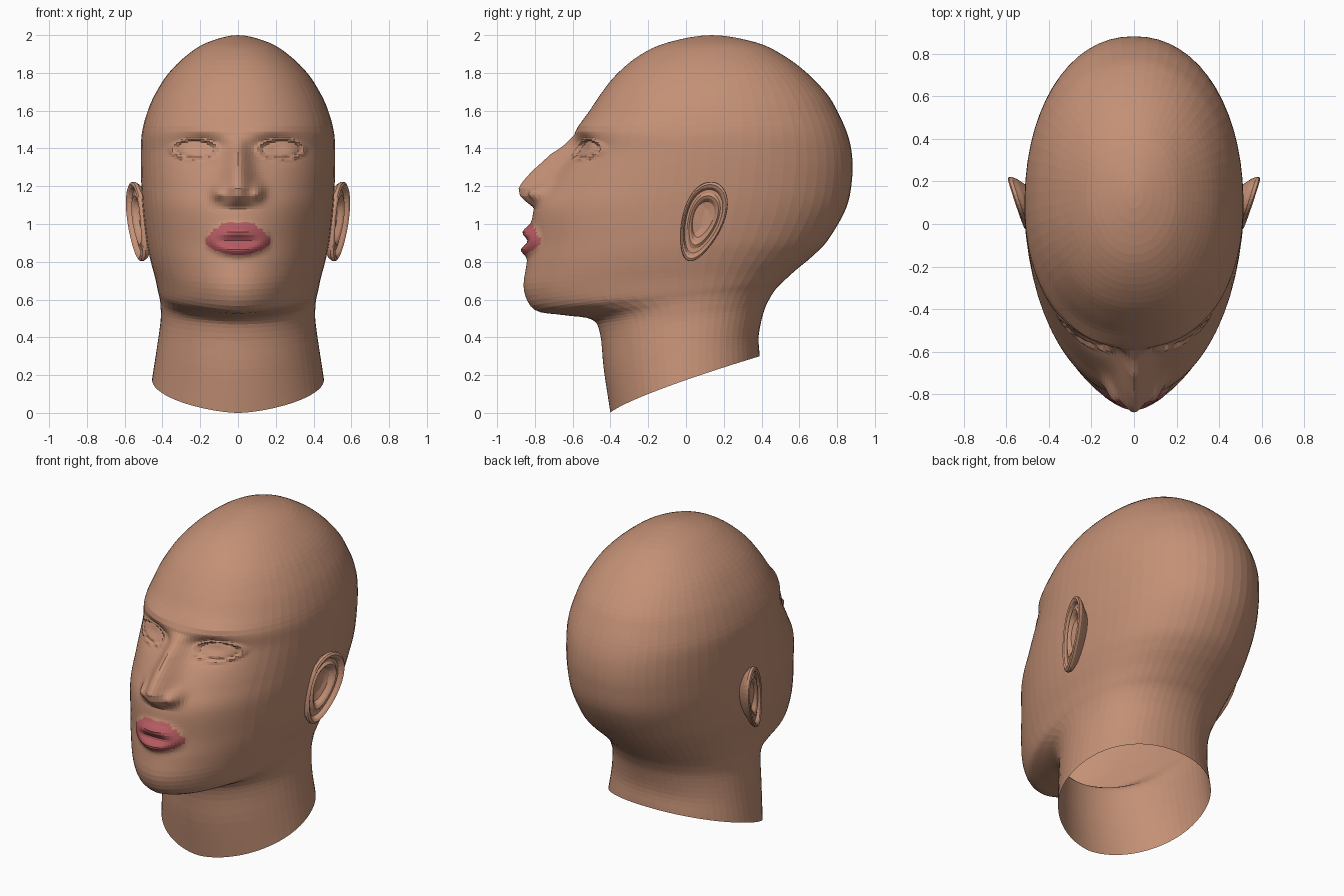
import bpy, bmesh, math
from math import sin, cos, pi, exp

if "Cube" in bpy.data.objects:
    bpy.data.objects.remove(bpy.data.objects["Cube"])


def material(name, rgb):
    m = bpy.data.materials.new(name)
    m.diffuse_color = (*rgb, 1)
    m.use_nodes = True
    m.node_tree.nodes["Principled BSDF"].inputs["Base Color"].default_value = m.diffuse_color
    return m


SKIN = material("skin", (0.55, 0.28, 0.18))
LIP = material("lip_red", (0.46, 0.105, 0.12))

# Head sections: front y, front z, back y, back z, half width, widest y, front roundness
RINGS = [
    (-0.40, 0.00, 0.39, 0.30, 0.455, 0.00, 2.0),
    (-0.435, 0.23, 0.385, 0.41, 0.43, 0.00, 2.0),
    (-0.455, 0.42, 0.41, 0.53, 0.41, 0.00, 2.0),
    (-0.50, 0.495, 0.44, 0.60, 0.41, 0.00, 2.0),
    (-0.65, 0.518, 0.475, 0.655, 0.415, 0.00, 1.95),
    (-0.80, 0.545, 0.52, 0.70, 0.425, 0.00, 1.9),
    (-0.858, 0.65, 0.58, 0.755, 0.44, 0.00, 1.9),
    (-0.845, 0.78, 0.67, 0.83, 0.465, 0.00, 1.95),
    (-0.82, 0.90, 0.755, 0.92, 0.485, 0.02, 2.0),
    (-0.805, 1.08, 0.85, 1.09, 0.505, 0.04, 2.0),
    (-0.735, 1.20, 0.88, 1.25, 0.513, 0.06, 2.0),
    (-0.615, 1.38, 0.877, 1.38, 0.515, 0.08, 2.1),
    (-0.585, 1.49, 0.85, 1.49, 0.508, 0.10, 2.2),
    (-0.51, 1.60, 0.80, 1.60, 0.478, 0.11, 2.2),
    (-0.45, 1.69, 0.745, 1.69, 0.438, 0.12, 2.2),
    (-0.37, 1.79, 0.64, 1.80, 0.37, 0.13, 2.2),
    (-0.25, 1.89, 0.52, 1.89, 0.275, 0.135, 2.1),
    (-0.10, 1.96, 0.375, 1.96, 0.165, 0.137, 2.0),
    (0.137, 2.00, 0.137, 2.00, 0.0, 0.137, 2.0),
]
# Nose ridge: height, protrusion
NOSE = [(1.085, 0), (1.12, 0.06), (1.15, 0.11), (1.19, 0.145), (1.23, 0.145),
        (1.28, 0.135), (1.37, 0.098), (1.42, 0.045), (1.47, 0.0)]


def spline(p0, p1, p2, p3, t):
    return [0.5 * (2 * b + (c - a) * t + (2 * a - 5 * b + 4 * c - d) * t * t
                   + (3 * b - a - 3 * c + d) * t ** 3)
            for a, b, c, d in zip(p0, p1, p2, p3)]


def lerp_table(table, v):
    for (a, fa), (b, fb) in zip(table, table[1:]):
        if a <= v <= b:
            return fa + (fb - fa) * (v - a) / (b - a)
    return 0.0


def bump(x, z, cx, cz, rx, rz):
    return exp(-((x - cx) / rx) ** 2 - ((z - cz) / rz) ** 2)


def lip_edges(x):
    g = max(0.0, 1 - (x / 0.175) ** 2)
    top = 0.912 + 0.105 * g ** 0.8 - 0.012 * exp(-(x / 0.03) ** 2)
    return g, top, 0.908 - 0.073 * g ** 0.7


def face_relief(x, z):
    """Forward offset of the facial features."""
    ax = abs(x)
    # nose ridge and nostril wings
    taper = min(1, max(0, (1.42 - z) / 0.22))
    d = lerp_table(NOSE, z) * exp(-(ax / (0.05 + 0.035 * taper)) ** 2)
    d += 0.055 * bump(ax, z, 0.105, 1.165, 0.035, 0.038)
    # eye sockets, eyeballs, lid rims
    d -= 0.055 * bump(ax, z, 0.19, 1.405, 0.11, 0.06)
    e = math.hypot((ax - 0.228) / 0.10, (z - 1.395 + 0.15 * (ax - 0.228) ** 2) / 0.042)
    d += 0.028 * max(0, 1 - e * e) ** 0.5 if e < 1 else 0
    d += 0.016 * exp(-((e - 1.22) / 0.16) ** 2)
    # brow
    d += 0.012 * bump(ax, z, 0.22, 1.51, 0.14, 0.035)
    # lips
    g = lip_edges(x)[0]
    d += 0.05 * g * exp(-((z - 0.915 - 0.04 * g) / 0.038) ** 2)
    d += 0.048 * g * exp(-((z - 0.91 + 0.045 * g) / 0.034) ** 2)
    return d


def skin_rows(bm, rows):
    """Bridge closed rows of points with quads."""
    vr = [[bm.verts.new(p) for p in r] for r in rows]
    n = len(vr[0])
    for a, b in zip(vr, vr[1:]):
        for j in range(n):
            k = (j + 1) % n
            bm.faces.new((a[j], a[k], b[k], b[j]))
    bmesh.ops.remove_doubles(bm, verts=bm.verts, dist=1e-5)


def finish(bm, name, mats):
    me = bpy.data.meshes.new(name)
    bm.to_mesh(me)
    bm.free()
    for m in mats:
        me.materials.append(m)
    ob = bpy.data.objects.new(name, me)
    bpy.context.collection.objects.link(ob)
    return ob


# Angles round the head, dense across the face
half = [0.03 * i for i in range(31)]
half += [0.9 + (pi - 0.9) * i / 22 for i in range(1, 23)]
angles = half + [2 * pi - a for a in reversed(half[1:-1])]


def head_row(r):
    yf, zf, yb, zb, w, yc, nf = r
    row = []
    for a in angles:
        s, c = sin(a), cos(a)
        n = nf if c > 0 else 2.15
        x = w * math.copysign(abs(s) ** (2 / n), s)
        k = abs(c) ** (2 / n)
        y = yc - (yc - yf) * k if c > 0 else yc + (yb - yc) * k
        t = max(0, (y - yf) / (yb - yf)) if yb - yf > 1e-4 else 0
        z = zf + (zb - zf) * t ** 0.8
        if c > 0 and 0.75 < z < 1.7:
            g, top, low = lip_edges(x)
            if g > 0:   # follow the lip outline
                for edge in (top, low):
                    if abs(z - edge) < 0.0055:
                        z = edge
            y -= face_relief(x, z)
        row.append((x, y, z))
    return row


# Head and neck
first = [2 * a - b for a, b in zip(RINGS[0], RINGS[1])]
q = RINGS[-2]
ctrl = [first] + RINGS + [(q[2], q[3], q[0], q[1], -q[4], q[5], q[6])]
rows = []
for i in range(1, len(RINGS)):
    steps = 12 if 8 <= i <= 12 else 4
    for s in range(steps):
        rows.append(head_row(spline(*ctrl[i - 1:i + 3], s / steps)))
rows.append(head_row(RINGS[-1]))
bm = bmesh.new()
skin_rows(bm, rows)
for f in bm.faces:
    c = f.calc_center_median()
    g, top, low = lip_edges(c.x)
    f.material_index = int(c.y < -0.6 and g > 0 and low < c.z < top)
finish(bm, "head", [SKIN, LIP])

# Ears: section from behind, over the rim, into the bowl (scale, outward depth)
EAR = [(0.55, -0.11), (0.72, -0.06), (0.92, -0.03), (1.0, -0.008), (0.99, 0.008),
       (0.93, 0.015), (0.86, 0.008), (0.80, -0.010), (0.70, -0.010), (0.62, 0.0),
       (0.54, -0.008), (0.45, -0.03), (0.25, -0.038), (0.0, -0.038)]
TILT = math.radians(19.5)
for side, name in ((1, "ear_left"), (-1, "ear_right")):
    rows = []
    for sc, depth in EAR:
        row = []
        for j in range(40):
            t = 2 * pi * j / 40
            u = 0.108 * sc * cos(t) * (1 + 0.22 * sin(t))
            v = 0.22 * sc * sin(t)
            if sc < 0.85:
                v += 0.03 * (0.85 - sc)
            x = 0.535 + 0.3 * u + 0.13 * v + depth
            row.append((side * x, 0.085 + u * cos(TILT) + v * sin(TILT),
                        1.012 + v * cos(TILT) - u * sin(TILT)))
        rows.append(row if side < 0 else row[::-1])
    bm = bmesh.new()
    skin_rows(bm, rows)
    # rows run outward, so make the bowl face away from the head
    bm.normal_update()
    if sum(f.normal.x * side * f.calc_area() for f in bm.faces) < 0:
        bmesh.ops.reverse_faces(bm, faces=bm.faces[:])
    finish(bm, name, [SKIN])
